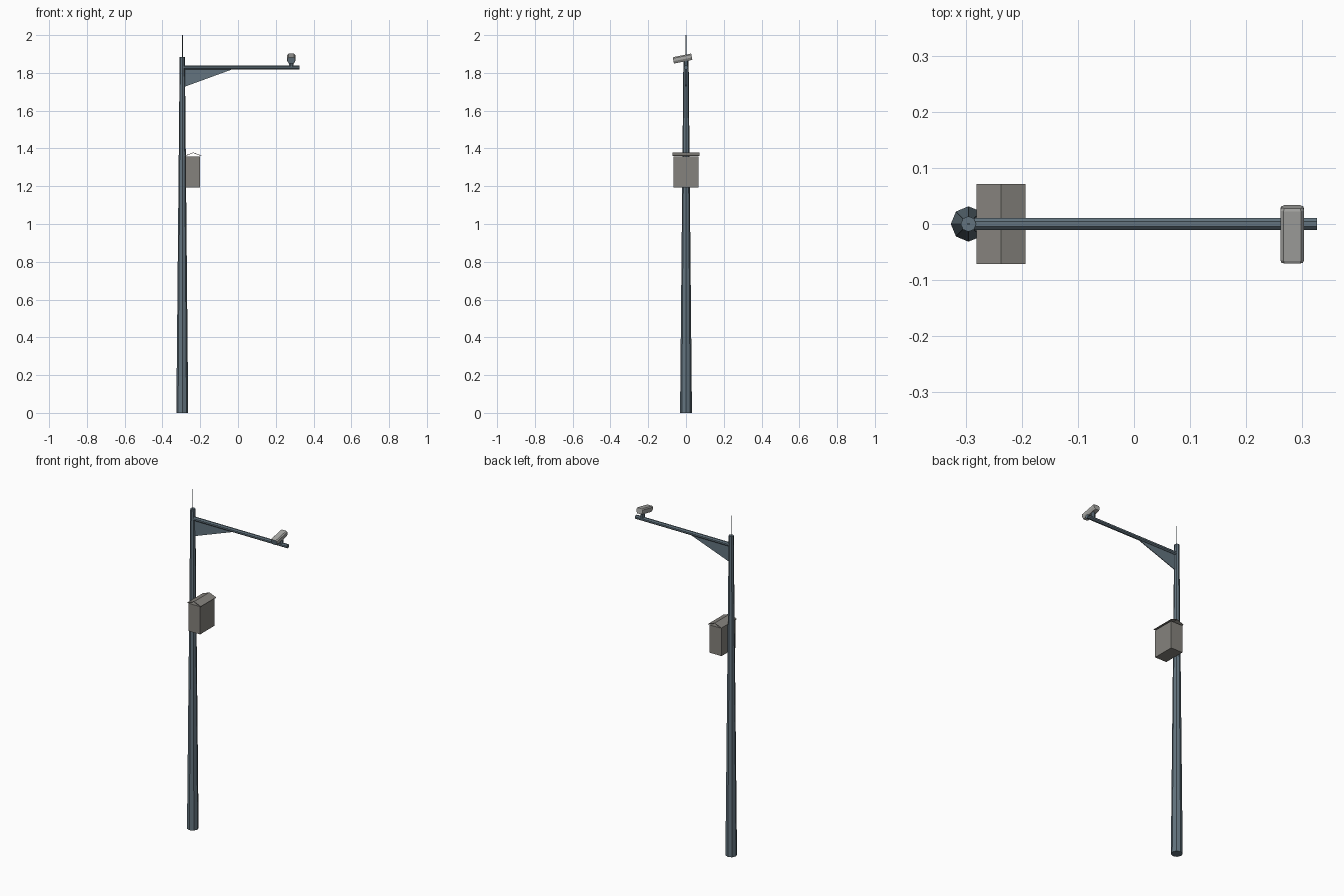
import bpy, bmesh, math
from mathutils import Matrix, Vector

if "Cube" in bpy.data.objects:
    bpy.data.objects.remove(bpy.data.objects["Cube"])


def material(name, rgb):
    m = bpy.data.materials.new(name)
    m.diffuse_color = (*rgb, 1)
    m.use_nodes = True
    m.node_tree.nodes["Principled BSDF"].inputs["Base Color"].default_value = m.diffuse_color
    return m


STEEL = material("blue grey steel", (0.125, 0.175, 0.212))
BOXGREY = material("warm grey", (0.235, 0.225, 0.205))
SHELL = material("light grey", (0.40, 0.40, 0.385))


def make(name, verts, faces, mats, fix=True):
    me = bpy.data.meshes.new(name)
    me.from_pydata(verts, [], faces)
    for m in mats:
        me.materials.append(m)
    if fix:
        bm = bmesh.new()
        bm.from_mesh(me)
        bmesh.ops.recalc_face_normals(bm, faces=bm.faces)
        bm.to_mesh(me)
        bm.free()
    ob = bpy.data.objects.new(name, me)
    bpy.context.collection.objects.link(ob)
    return ob


def loft(name, rings, mats):
    """Skin a list of equal-length rings and cap both ends."""
    n = len(rings[0])
    verts = [v for r in rings for v in r]
    faces = [(k * n + i, k * n + (i + 1) % n, (k + 1) * n + (i + 1) % n, (k + 1) * n + i)
             for k in range(len(rings) - 1) for i in range(n)]
    faces += [tuple(range(n)), tuple(range(len(verts) - n, len(verts)))]
    return make(name, verts, faces, mats)


def tube(name, a, b, r1, r2, sides=8, turn=0.0, mat=STEEL):
    a, b = Vector(a), Vector(b)
    q = (b - a).to_track_quat('Z', 'Y')
    def ring(c, r):
        return [c + q @ Vector((r * math.cos(turn + 2 * math.pi * i / sides),
                                r * math.sin(turn + 2 * math.pi * i / sides), 0))
                for i in range(sides)]
    return loft(name, [ring(a, r1), ring(b, r2)], [mat])


def slab(name, profile, y, mat):
    """Extrude an xz profile from -y to y."""
    return loft(name, [[(x, s * y, z) for x, z in profile] for s in (-1, 1)], [mat])


PX = -0.295
# pole, antenna and arm
tube("pole", (PX, 0, 0), (PX, 0, 1.885), 0.0315, 0.0138)
tube("antenna", (PX, 0, 1.88), (PX, 0, 2.0), 0.0025, 0.0025, 6)
tube("arm", (PX, 0, 1.829), (0.326, 0, 1.829), 0.0115, 0.0115, 8, math.pi / 8)
slab("gusset_plate", [(-0.29, 1.825), (-0.01, 1.825), (-0.035, 1.817), (-0.29, 1.724)],
     0.002, STEEL)

# control box with a thin folded roof
slab("control_box", [(-0.278, 1.193), (-0.201, 1.193), (-0.201, 1.357), (-0.278, 1.357)],
     0.066, BOXGREY)
roof = [(-0.193, 1.362), (-0.237, 1.379), (-0.281, 1.362)]
slab("box_roof", roof + [(x, z - 0.003) for x, z in reversed(roof)], 0.0715, BOXGREY)

# camera: faceted housing tilted down to the front
section = [(0.0155, 0.018), (0.0213, 0.012), (0.0213, -0.003), (0.014, -0.016)]
section += [(-x, z) for x, z in reversed(section)]
rings = [[(x * s, y, z * s) for x, z in section]
         for y, s in ((-0.05, 0.9), (-0.045, 1), (0.045, 1), (0.05, 0.92))]
cam = loft("camera_housing", rings, [SHELL, STEEL])
for f in cam.data.polygons:      # front window
    if f.normal.y < -0.95:
        f.material_index = 1
cam.data.transform(Matrix.Translation((0.282, -0.018, 1.875)) @ Matrix.Rotation(0.2, 4, 'X'))

# camera mount
tube("camera_mount", (0.282, 0, 1.835), (0.282, 0, 1.868), 0.012, 0.012, 8, math.pi / 8)
